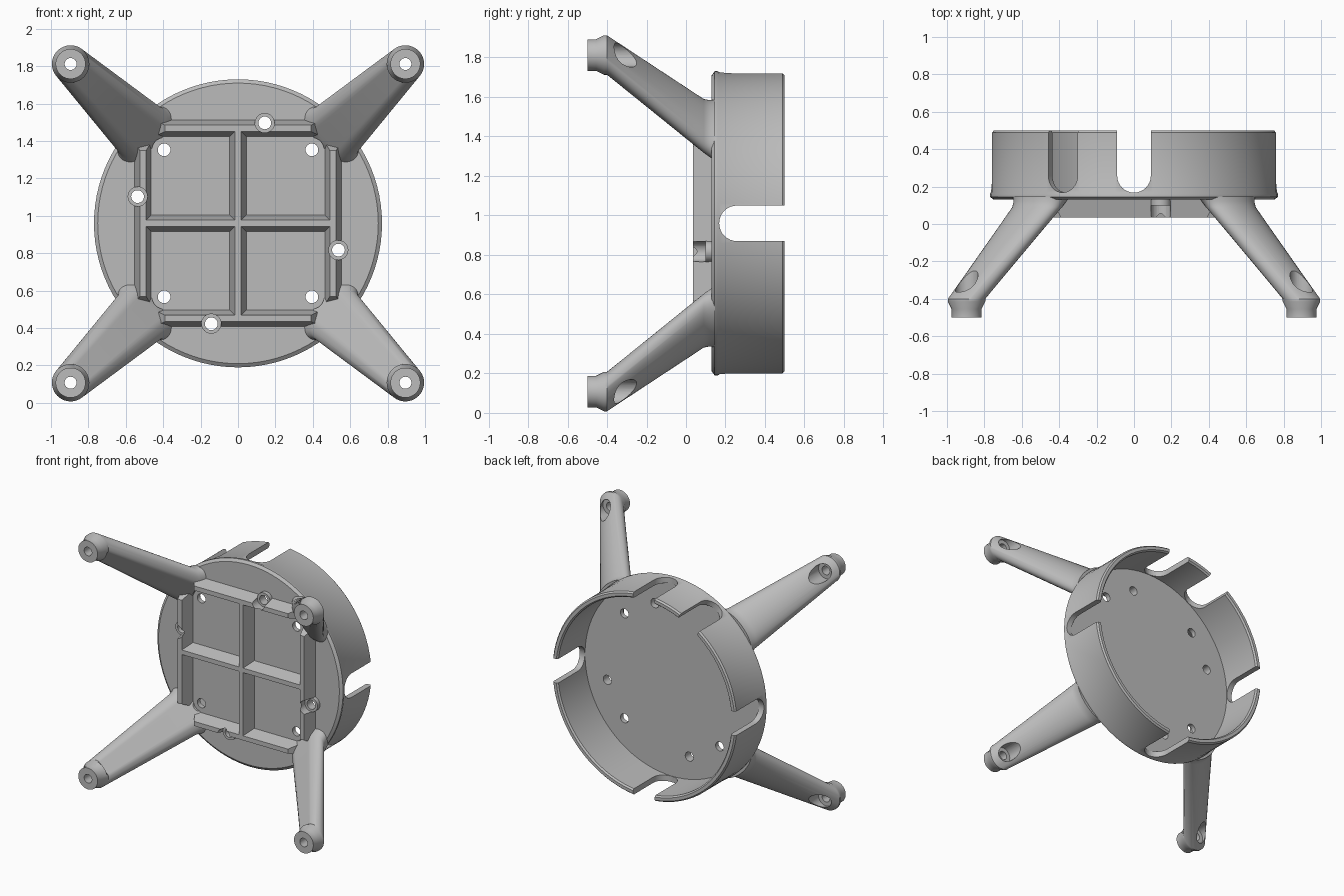
import bpy, bmesh, math
from mathutils import Vector

if "Cube" in bpy.data.objects:
    bpy.data.objects.remove(bpy.data.objects["Cube"], do_unlink=True)

CZ = 0.96          # height of the cup axis
FLOOR = 0.13       # front face of the cup floor
SEG = 96

grey = bpy.data.materials.new("plain grey")
grey.use_nodes = True
grey.diffuse_color = (0.5, 0.5, 0.5, 1)
grey.node_tree.nodes["Principled BSDF"].inputs["Base Color"].default_value = (0.5, 0.5, 0.5, 1)


def loft(name, rings):
    """Skin a row of equal rings and cap both ends."""
    bm = bmesh.new()
    rows = [[bm.verts.new(p) for p in ring] for ring in rings]
    n = len(rows[0])
    for a, b in zip(rows, rows[1:]):
        for i in range(n):
            j = (i + 1) % n
            bm.faces.new((a[i], a[j], b[j], b[i]))
    bm.faces.new(rows[0])
    bm.faces.new(rows[-1])
    bmesh.ops.recalc_face_normals(bm, faces=bm.faces)
    me = bpy.data.meshes.new(name)
    bm.to_mesh(me)
    bm.free()
    me.materials.append(grey)
    ob = bpy.data.objects.new(name, me)
    bpy.context.collection.objects.link(ob)
    return ob


def circle(x, z, y, r, n=32):
    angles = [math.tau * i / n for i in range(n)]
    return [(x + r * math.cos(a), y, CZ + z + r * math.sin(a)) for a in angles]


def cylinder(name, x, z, r, y0, y1):
    return loft(name, [circle(x, z, y0, r), circle(x, z, y1, r)])


def cut(ob, cutters):
    """Subtract the cutters, bake the result and remove them."""
    for c in cutters:
        c.hide_render = True
        mod = ob.modifiers.new("cut", 'BOOLEAN')
        mod.operation, mod.solver, mod.object = 'DIFFERENCE', 'EXACT', c
    dg = bpy.context.evaluated_depsgraph_get()
    me = bpy.data.meshes.new_from_object(ob.evaluated_get(dg))
    ob.modifiers.clear()
    ob.data = me
    for c in cutters:
        bpy.data.objects.remove(c, do_unlink=True)


def smooth(ob):
    for p in ob.data.polygons:
        p.use_smooth = True
    ob.data.set_sharp_from_angle(angle=math.radians(30))


def slot_cutter(degrees):
    """U-shaped prism pointing outwards from the axis."""
    a = math.radians(degrees)
    out = Vector((math.cos(a), 0, math.sin(a)))
    side = Vector((-math.sin(a), 0, math.cos(a)))
    w, bottom = 0.09, 0.258
    u = [(w, 0.6), (-w, 0.6)]
    u += [(-w * math.cos(math.pi * i / 16), bottom - w * math.sin(math.pi * i / 16))
          for i in range(17)]
    return loft("slot_cutter", [[Vector((0, y, CZ)) + out * d + side * s for s, y in u]
                                for d in (0.5, 1.0)])


corners = [(sx, sz) for sx in (-1, 1) for sz in (-1, 1)]
corner_holes = [(sx * 0.395, sz * 0.393) for sx, sz in corners]
rail_holes = [(0.143, 0.537), (-0.537, 0.143), (0.537, -0.143), (-0.143, -0.537)]

# Cup with slotted wall and drilled floor
profile = [(0.75, FLOOR), (0.77, 0.145), (0.77, 0.16), (0.765, 0.17), (0.765, 0.488),
           (0.755, 0.5), (0.732, 0.5), (0.722, 0.488), (0.722, 0.165)]
cup = loft("cup", [circle(0, 0, y, r, SEG) for r, y in profile])
cut(cup, [slot_cutter(d) for d in (0, 90, 120, 180, 270)]
    + [cylinder("hole_cutter", x, z, 0.034, 0, 0.3) for x, z in corner_holes + rail_holes])
smooth(cup)


# Ribs with sloped sides on the front of the floor
def rib(name, x, z, base, top):
    rings = []
    for y, (hx, hz) in ((0.14, base), (0.035, top)):
        rings.append([(x + sx * hx, y, CZ + z + sz * hz)
                      for sx, sz in ((-1, -1), (1, -1), (1, 1), (-1, 1))])
    return loft(name, rings)


rib("centre_rib_upright", 0, 0, (0.047, 0.5), (0.017, 0.5))
rib("centre_rib_level", 0, 0, (0.5, 0.047), (0.5, 0.017))
rails = [(rib("top_rail", 0, 0.508, (0.455, 0.047), (0.39, 0.017)), rail_holes[0]),
         (rib("right_rail", -0.508, 0, (0.047, 0.44), (0.017, 0.39)), rail_holes[1]),
         (rib("left_rail", 0.508, 0, (0.047, 0.44), (0.017, 0.39)), rail_holes[2]),
         (rib("bottom_rail", 0, -0.508, (0.455, 0.047), (0.39, 0.017)), rail_holes[3])]

# Rail screw bosses set into notches
for rail, (x, z) in rails:
    cut(rail, [cylinder("notch_cutter", x, z, 0.052, -0.1, 0.15)])
    boss = cylinder("screw_boss", x, z, 0.053, 0.1, 0.14)
    cut(boss, [cylinder("hole_cutter", x, z, 0.034, 0, 0.3)])
    smooth(boss)


# Splayed legs with round feet
FOOT = Vector((0.895, 0.852))
RADIAL = FOOT.normalized()


def leg_ring(sx, sz, dist, y, wide, deep, flat=1.0, n=48):
    side = Vector((-RADIAL.y, RADIAL.x))
    pts = []
    for i in range(n):
        a = math.tau * i / n
        p = RADIAL * (dist + deep * max(math.cos(a), -flat)) + side * wide * math.sin(a)
        pts.append((sx * p.x, y, CZ + sz * p.y))
    return pts


reach = FOOT.length
for sx, sz in corners:
    name = ("top" if sz > 0 else "bottom") + ("_left" if sx > 0 else "_right") + "_leg"
    leg = loft(name, [
        leg_ring(sx, sz, reach, -0.5, 0.08, 0.08),
        leg_ring(sx, sz, reach, -0.455, 0.08, 0.08),
        leg_ring(sx, sz, reach, -0.415, 0.1, 0.1),
        leg_ring(sx, sz, reach, -0.4, 0.1, 0.1, 0.8),
        leg_ring(sx, sz, 0.715, 0.09, 0.165, 0.095, 0.8),
        leg_ring(sx, sz, 0.695, 0.12, 0.175, 0.1, 0.8),
        leg_ring(sx, sz, 0.685, 0.148, 0.19, 0.105, 0.8)])
    fx, fz = sx * FOOT.x, sz * FOOT.y
    cut(leg, [cylinder("bolt_cutter", fx, fz, 0.032, -0.6, 0),
              cylinder("head_cutter", fx, fz, 0.061, -0.38, 0.05),
              cylinder("clearance_cutter", sx * 0.395, sz * 0.393, 0.065, -0.2, 0.2)])
    smooth(leg)
